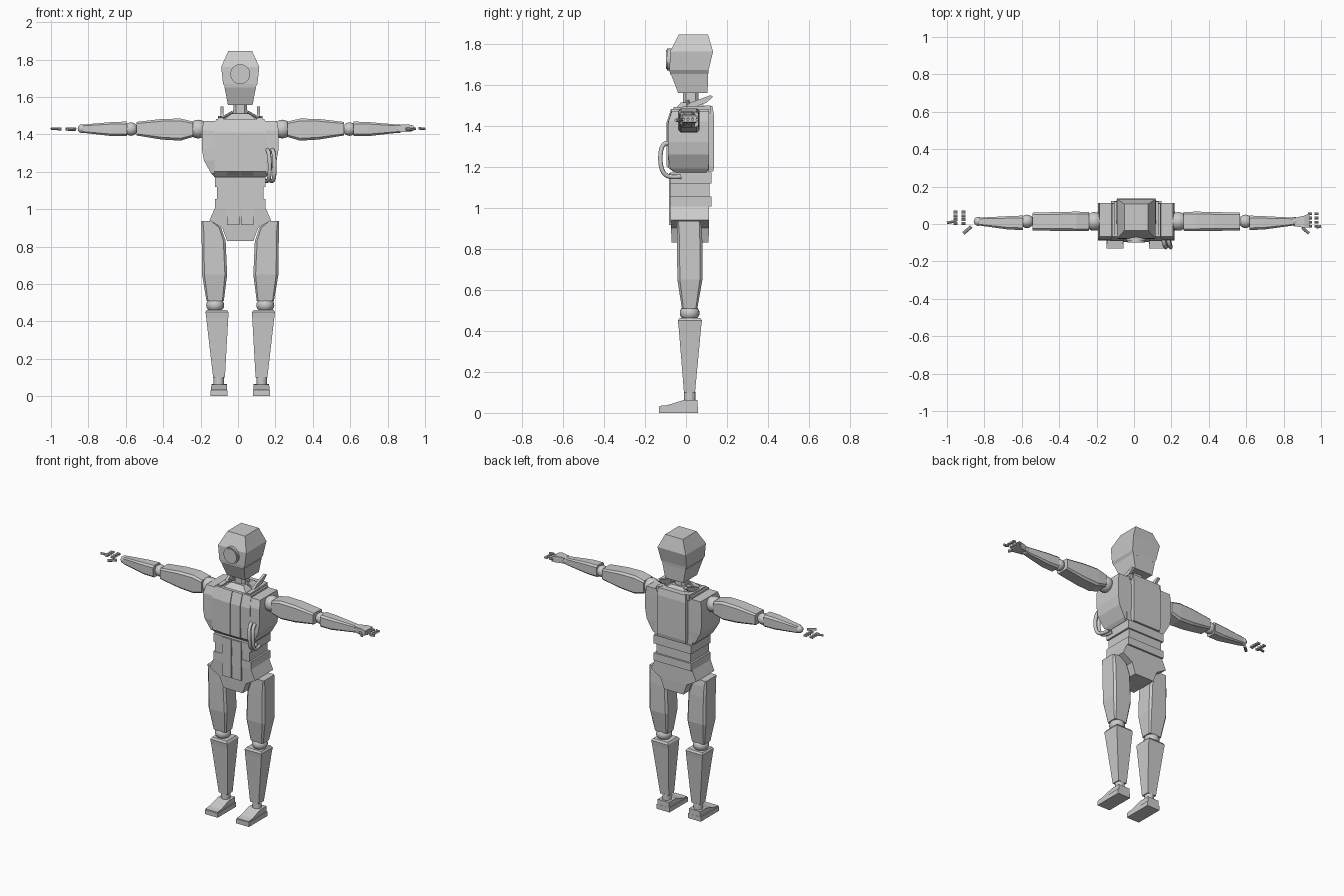
import bpy, bmesh, math
from mathutils import Vector

if "Cube" in bpy.data.objects:
    bpy.data.objects.remove(bpy.data.objects["Cube"])

CX = 0.012   # body centre line
ARM_Y, ARM_Z = 0.014, 1.428

grey = bpy.data.materials.new("plain_grey")
grey.use_nodes = True
grey.diffuse_color = (0.6, 0.6, 0.6, 1)
grey.node_tree.nodes["Principled BSDF"].inputs["Base Color"].default_value = (0.6, 0.6, 0.6, 1)


def finish(name, bm, smooth=False):
    bmesh.ops.recalc_face_normals(bm, faces=bm.faces)
    mesh = bpy.data.meshes.new(name)
    bm.to_mesh(mesh)
    bm.free()
    mesh.materials.append(grey)
    obj = bpy.data.objects.new(name, mesh)
    bpy.context.collection.objects.link(obj)
    for p in mesh.polygons:
        p.use_smooth = smooth
    return obj


def place(axis, t, u, v, side):
    p = {"x": (t, u, v), "y": (u, t, v), "z": (u, v, t)}[axis]
    return Vector((CX + side * p[0], p[1], p[2]))


def loft(name, axis, rings, side=1, chamfer=0.0):
    """Skin rectangles (t, u0, u1, v0, v1) along an axis, corners optionally cut."""
    bm = bmesh.new()
    loops = []
    for t, u0, u1, v0, v1 in rings:
        c = chamfer * min(u1 - u0, v1 - v0)
        if c:
            pts = [(u0 + c, v0), (u1 - c, v0), (u1, v0 + c), (u1, v1 - c),
                   (u1 - c, v1), (u0 + c, v1), (u0, v1 - c), (u0, v0 + c)]
        else:
            pts = [(u0, v0), (u1, v0), (u1, v1), (u0, v1)]
        loops.append([bm.verts.new(place(axis, t, u, v, side)) for u, v in pts])
    for a, b in zip(loops, loops[1:]):
        n = len(a)
        for i in range(n):
            bm.faces.new((a[i], a[(i + 1) % n], b[(i + 1) % n], b[i]))
    bm.faces.new(loops[0])
    bm.faces.new(loops[-1])
    return finish(name, bm)


def slab(name, profile, x0, x1, side=1):
    """Extrude a side profile of (y, z) points across x."""
    bm = bmesh.new()
    a, b = ([bm.verts.new((CX + side * x, y, z)) for y, z in profile] for x in (x0, x1))
    for i in range(len(a)):
        j = (i + 1) % len(a)
        bm.faces.new((a[i], a[j], b[j], b[i]))
    bm.faces.new(a)
    bm.faces.new(b)
    return finish(name, bm)


def ball(name, x, y, z, r, side=1, squash=(1, 1, 1)):
    bm = bmesh.new()
    bmesh.ops.create_uvsphere(bm, u_segments=20, v_segments=12, radius=r)
    for v in bm.verts:
        v.co = Vector(a * s for a, s in zip(v.co, squash)) + Vector((CX + side * x, y, z))
    return finish(name, bm, True)


def rod(name, a, b, r, sides=8):
    a, b = Vector(a), Vector(b)
    bm = bmesh.new()
    bmesh.ops.create_cone(bm, cap_ends=True, segments=sides, radius1=r, radius2=r,
                          depth=(b - a).length)
    rot = (b - a).to_track_quat("Z", "Y")
    for v in bm.verts:
        v.co = rot @ v.co + (a + b) / 2
    return finish(name, bm)


def hose(name, points, r):
    curve = bpy.data.curves.new(name, "CURVE")
    curve.dimensions = "3D"
    curve.bevel_depth, curve.bevel_resolution, curve.use_fill_caps = r, 2, True
    sp = curve.splines.new("NURBS")
    sp.points.add(len(points) - 1)
    for p, co in zip(sp.points, points):
        p.co = (*co, 1)
    sp.use_endpoint_u = True
    sp.order_u = 3
    curve.materials.append(grey)
    bpy.context.collection.objects.link(bpy.data.objects.new(name, curve))


# Head, jaw, eye and neck
loft("head", "z", [(1.65, -.08, .08, -.078, .108), (1.67, -.092, .092, -.08, .11),
                   (1.76, -.102, .102, -.078, .132), (1.845, -.064, .064, -.035, .107)])
loft("jaw", "z", [(1.558, -.066, .066, -.038, .105), (1.652, -.084, .084, -.074, .108)])
rod("eye_rim", (CX, -.07, 1.722), (CX, -.092, 1.722), .053, 28)
rod("eye_lens", (CX, -.09, 1.722), (CX, -.098, 1.722), .046, 28)
loft("neck", "z", [(1.46, -.04, .04, -.015, .065), (1.57, -.036, .036, -.015, .06)], chamfer=.2)
loft("collar", "z", [(1.475, -.09, .09, -.06, .11), (1.512, -.045, .045, -.025, .075)])

# Torso core, back panel and divided front panel
loft("chest_core", "z", [(1.172, -.138, .138, -.06, .112), (1.2, -.138, .138, -.088, .112),
                         (1.41, -.138, .138, -.09, .112), (1.482, -.13, .13, -.068, .11)])
loft("back_panel", "z", [(1.176, -.1, .1, .1, .132), (1.2, -.104, .104, .1, .137),
                         (1.45, -.104, .104, .1, .137), (1.495, -.1, .1, .08, .128)])
loft("waist_upper", "z", [(1.117, -.136, .136, -.079, .124), (1.172, -.136, .136, -.079, .124)])
loft("waist_middle", "z", [(1.055, -.124, .124, -.076, .114), (1.117, -.124, .124, -.076, .114)])
loft("waist_lower", "z", [(1.005, -.136, .136, -.079, .124), (1.055, -.136, .136, -.079, .124)])
loft("pelvis", "z", [(.83, -.07, .07, -.07, .11), (.9, -.096, .096, -.073, .112),
                     (.94, -.165, .165, -.075, .112), (1.005, -.136, .136, -.078, .112)])

for side, tag in ((-1, "right"), (1, "left")):
    loft(tag + "_belly_panel", "z", [(.915, .003, .07, -.084, -.06), (1.168, .003, .07, -.084, -.06)], side)
    slab(tag + "_chest_panel", [(-.06, 1.174), (-.094, 1.2), (-.096, 1.41), (-.073, 1.482), (-.05, 1.482)],
         .003, .07, side)
    loft(tag + "_chest_pod", "z", [(1.172, .075, .138, -.05, .1), (1.19, .075, .155, -.078, .11),
                                   (1.26, .075, .194, -.088, .113), (1.32, .075, .205, -.088, .113),
                                   (1.42, .075, .205, -.086, .113), (1.472, .075, .196, -.068, .112)], side)
    loft(tag + "_shoulder_strap", "y", [(-.06, .09, .118, 1.46, 1.49), (.12, .09, .118, 1.46, 1.498)], side)
    slab(tag + "_collar_fin", [(.0, 1.495), (.02, 1.512), (.12, 1.548), (.132, 1.54), (.1, 1.512), (.04, 1.49)],
         .09, .106, side)
    rod(tag + "_collar_strut", (CX + side * .04, .01, 1.52), (CX + side * .1, .01, 1.485), .007)

    # Arm
    ball(tag + "_shoulder_joint", .225, ARM_Y, 1.428, .05, side)
    loft(tag + "_upper_arm", "x", [(.252, -.036, .064, 1.386, 1.468), (.32, -.038, .066, 1.366, 1.484),
                                   (.42, -.037, .064, 1.372, 1.482), (.556, -.034, .06, 1.394, 1.466)],
         side, .12)
    ball(tag + "_elbow_joint", .584, ARM_Y, ARM_Z, .036, side)
    loft(tag + "_forearm", "x", [(.605, -.032, .045, 1.39, 1.468), (.68, -.03, .042, 1.39, 1.466),
                                 (.84, -.008, .034, 1.408, 1.452)], side, .15)
    ball(tag + "_wrist_joint", .845, ARM_Y, 1.43, .024, side)

    # Leg
    loft(tag + "_thigh", "z", [(.508, .088, .18, -.02, .055), (.65, .07, .204, -.042, .08),
                               (.83, .078, .206, -.044, .08), (.9, .102, .206, -.044, .076),
                               (.936, .15, .206, -.044, .07)], side, .1)
    ball(tag + "_knee_joint", .134, .018, .487, .048, side, (1, 1, .85))
    loft(tag + "_shin", "z", [(.1, .082, .145, -.01, .044), (.42, .064, .182, -.036, .074),
                              (.45, .064, .186, -.04, .078), (.462, .072, .178, -.032, .07)], side)
    rod(tag + "_ankle", (CX + side * .114, .018, .05), (CX + side * .114, .018, .105), .028, 16)
    loft(tag + "_foot_sole", "y", [(-.132, .067, .16, 0, .028), (.058, .067, .16, 0, .03)], side)
    loft(tag + "_foot_top", "y", [(-.13, .07, .157, .026, .034), (-.09, .07, .157, .026, .038),
                                  (-.01, .072, .154, .026, .063), (.057, .072, .154, .026, .064)], side)

# Left hand, with the palm joined to the wrist
loft("left_palm", "x", [(.845, -.012, .032, 1.414, 1.45), (.9, -.02, .045, 1.412, 1.454),
                        (.925, -.02, .056, 1.418, 1.446)])
for i in range(4):
    y = -.012 + i * .022
    for x in (.93, .965):
        rod("left_finger", (x, y, 1.432), (x + .022, y, 1.43), .007)
rod("left_thumb", (.9, -.02, 1.428), (.935, -.05, 1.426), .008)
rod("left_fingertip", (.975, -.018, 1.43), (1, -.012, 1.43), .007)

# Right hand, as loose finger segments
for i in range(4):
    y = .003 + i * .02
    for x in (-.955, -.912):
        rod("right_finger", (x - .01, y, 1.428), (x + .01, y, 1.428), .008)
rod("right_thumb", (-.87, -.014, 1.428), (-.912, -.05, 1.426), .009)
rod("right_fingertip", (-1, .006, 1.43), (-.95, .016, 1.43), .007)

# Twin hoses on the left of the chest
for i, dx in enumerate((0, -.026)):
    hose("chest_hose", [(.182 + dx, -.075, 1.315), (.188 + dx, -.112, 1.32), (.197 + dx, -.128, 1.25),
                        (.195 + dx, -.118, 1.175), (.185 + dx, -.08, 1.145), (.175 + dx, -.025, 1.152)], .011)
